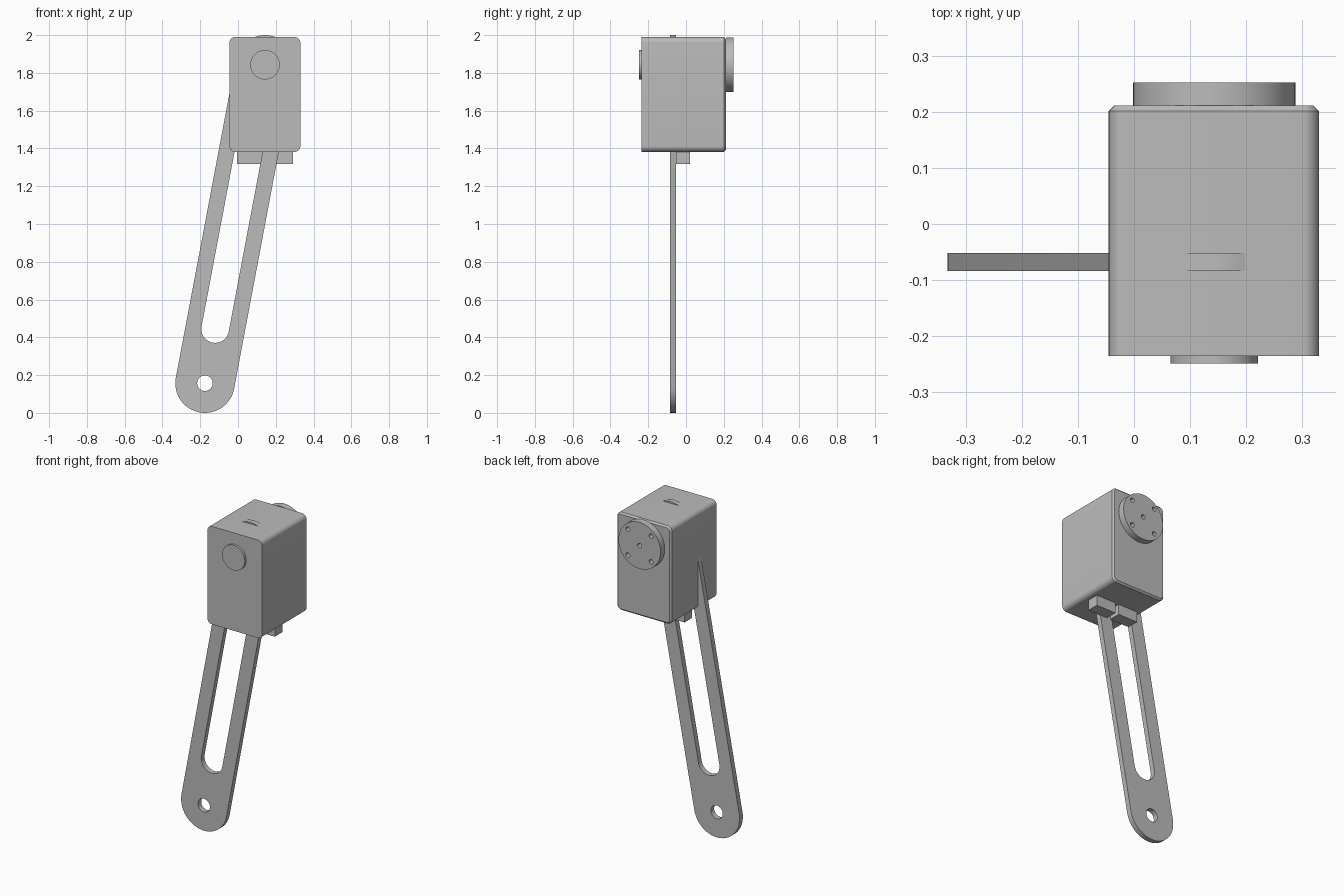
import bpy, bmesh
from math import cos, sin, pi, atan2, hypot, radians
from mathutils import Vector

cube = bpy.data.objects.get("Cube")
if cube:
    bpy.data.objects.remove(cube, do_unlink=True)

grey = bpy.data.materials.new("plain_grey")
grey.use_nodes = True
COLOUR = (0.5, 0.5, 0.5, 1)
grey.diffuse_color = COLOUR
grey.node_tree.nodes["Principled BSDF"].inputs["Base Color"].default_value = COLOUR


def finish(name, bm):
    """Turn a bmesh into a named, coloured object with smooth curved sides."""
    bmesh.ops.recalc_face_normals(bm, faces=bm.faces)
    mesh = bpy.data.meshes.new(name)
    bm.to_mesh(mesh)
    bm.free()
    obj = bpy.data.objects.new(name, mesh)
    bpy.context.collection.objects.link(obj)
    mesh.materials.append(grey)
    bpy.ops.object.select_all(action='DESELECT')
    obj.select_set(True)
    bpy.context.view_layer.objects.active = obj
    bpy.ops.object.shade_smooth_by_angle(angle=radians(30))
    return obj


def arc(centre, radius, start, sweep, steps):
    return [(centre[0] + radius * cos(start + sweep * i / steps),
             centre[1] + radius * sin(start + sweep * i / steps))
            for i in range(steps + 1)]


def circle(centre, radius, steps=64):
    return arc(centre, radius, 0, 2 * pi, steps)[:-1]


def capsule(a, b, radius):
    """Outline with round ends around the points a and b."""
    angle = atan2(b[1] - a[1], b[0] - a[0])
    return (arc(a, radius, angle + pi / 2, pi, 32)
            + arc(b, radius, angle - pi / 2, pi, 32))


def plate(name, loops, front, back):
    """Extrude x-z outlines (the first is solid, the rest are holes) along y."""
    curve = bpy.data.curves.new(name, 'CURVE')
    curve.dimensions = '2D'
    curve.fill_mode = 'BOTH'
    curve.extrude = (back - front) / 2
    for loop in loops:
        spline = curve.splines.new('POLY')
        spline.points.add(len(loop) - 1)
        for point, (x, z) in zip(spline.points, loop):
            point.co = (x, z, 0, 1)
        spline.use_cyclic_u = True
    temp = bpy.data.objects.new(name + "_outline", curve)
    mesh = temp.to_mesh()
    bm = bmesh.new()
    bm.from_mesh(mesh)
    temp.to_mesh_clear()
    bpy.data.objects.remove(temp)
    bpy.data.curves.remove(curve)
    for v in bm.verts:
        x, z, depth = v.co
        v.co = (x, (front + back) / 2 - depth, z)
    bmesh.ops.remove_doubles(bm, verts=bm.verts, dist=1e-5)
    return finish(name, bm)


def box(low, high):
    bm = bmesh.new()
    bmesh.ops.create_cube(bm, size=1)
    low, high = Vector(low), Vector(high)
    for v in bm.verts:
        v.co = (low + high) / 2 + v.co * (high - low)
    return bm


# Housing: rounded long edges, chamfered rim at the back
FRONT, BACK = -0.235, 0.211
bm = box((-0.045, FRONT, 1.382), (0.33, BACK, 1.99))
long_edges = [e for e in bm.edges if abs(e.verts[0].co.y - e.verts[1].co.y) > 0.1]
bmesh.ops.bevel(bm, geom=long_edges, offset=0.03, segments=8, profile=0.5, affect='EDGES')
rim = [e for e in bm.edges if all(v.co.y > BACK - 0.001 for v in e.verts)]
bmesh.ops.bevel(bm, geom=rim, offset=0.01, segments=1, affect='EDGES')
finish("housing", bm)

# Front cap and back output disc share one axis
AXIS = (0.143, 1.843)
plate("front_cap", [circle(AXIS, 0.078)], -0.249, FRONT)
holes = [circle(AXIS, 0.014, 24)]
for sx in (-1, 1):
    for sz in (-1, 1):
        holes.append(circle((AXIS[0] + sx * 0.08, AXIS[1] + sz * 0.08), 0.014, 24))
plate("output_disc", [circle(AXIS, 0.1445)] + holes, BACK, 0.252)

# Slotted link arm from the housing axis down to the pivot hole
PIVOT = (-0.175, 0.157)
along = Vector(AXIS) - Vector(PIVOT)
inset = along.normalized() * 0.292
slot = capsule(Vector(PIVOT) + inset, Vector(AXIS) - inset, 0.073)
plate("link_arm", [capsule(PIVOT, AXIS, 0.157), slot, circle(PIVOT, 0.041, 40)],
      -0.084, -0.052)

# Two connector blocks below the housing
for side, x0, x1 in (("right", -0.005, 0.13), ("left", 0.155, 0.29)):
    finish(side + "_connector", box((x0, -0.053, 1.317), (x1, 0.021, 1.39)))
